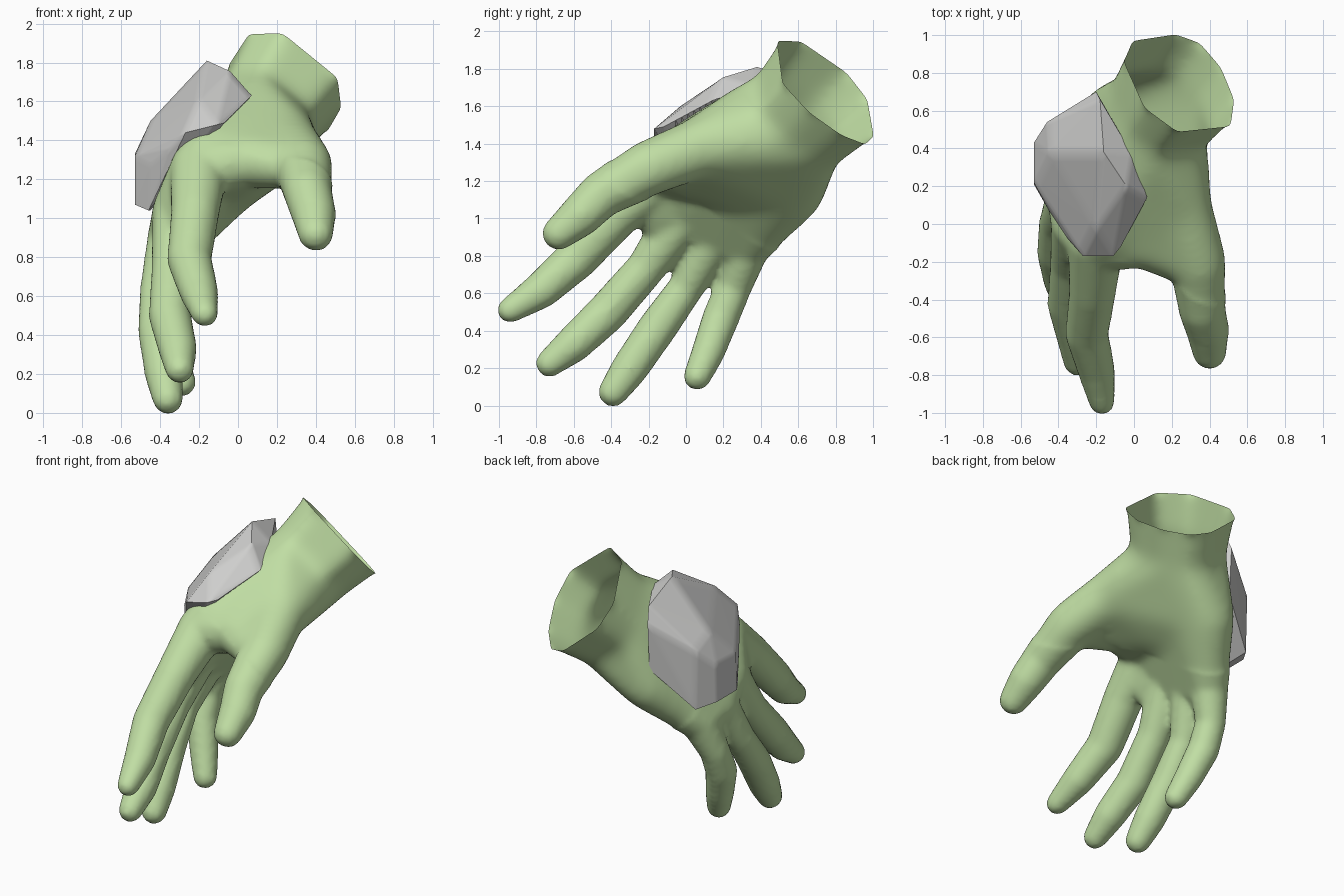
import bpy, bmesh
from mathutils import Vector
from mathutils.bvhtree import BVHTree

if "Cube" in bpy.data.objects:
    bpy.data.objects.remove(bpy.data.objects["Cube"])


def material(name, rgb):
    m = bpy.data.materials.new(name)
    m.diffuse_color = (*rgb, 1)
    m.use_nodes = True
    m.node_tree.nodes["Principled BSDF"].inputs["Base Color"].default_value = m.diffuse_color
    return m


green = material("pale_green", (0.53, 0.73, 0.37))
grey = material("light_grey", (0.62, 0.62, 0.61))


def add_object(name, bm, mat):
    me = bpy.data.meshes.new(name)
    bm.to_mesh(me)
    bm.free()
    me.materials.append(mat)
    ob = bpy.data.objects.new(name, me)
    bpy.context.collection.objects.link(ob)
    return ob


def hull(bm, points):
    """Add a convex hull of the points to bm."""
    verts = [bm.verts.new(p) for p in points]
    res = bmesh.ops.convex_hull(bm, input=verts)
    junk = {v for v in res["geom_interior"] + res["geom_unused"]
            if isinstance(v, bmesh.types.BMVert)}
    bmesh.ops.delete(bm, geom=list(junk), context='VERTS')


def ball(s):
    """Points on a ball given as (x, y, z, radius)."""
    tmp = bmesh.new()
    bmesh.ops.create_icosphere(tmp, subdivisions=3, radius=s[3])
    pts = [v.co + Vector(s[:3]) for v in tmp.verts]
    tmp.free()
    return pts


def blend(bm, balls, extra=()):
    hull(bm, [p for s in balls for p in ball(s)] + list(extra))


def chain(bm, balls):
    for a, b in zip(balls, balls[1:]):
        blend(bm, (a, b))


# Wrist opening and the narrower section below it
axis = Vector((0.41, 0.58, 0.58))
n = axis.normalized()
centre = Vector((0.24, 0.77, 1.66))
rim = [Vector(p) for p in (
    (0.23, 0.49, 1.95), (0.06, 0.62, 1.95), (-0.05, 0.86, 1.78),
    (-0.01, 0.96, 1.63), (0.22, 1.0, 1.44), (0.35, 0.96, 1.40),
    (0.46, 0.83, 1.45), (0.53, 0.66, 1.57), (0.50, 0.51, 1.71))]
neck = [centre - n * 0.25 + (p - centre) * 0.90 for p in rim]

bm = bmesh.new()
hull(bm, neck + [p + (p - centre) * 0.04 + n * 0.08 for p in rim])

# Palm
index_k = (-0.20, -0.10, 1.25, 0.15)
middle_k = (-0.30, 0.00, 1.04, 0.14)
ring_k = (-0.34, 0.15, 0.91, 0.125)
little_k = (-0.33, 0.33, 0.85, 0.12)
heel = (-0.11, 0.57, 1.15, 0.175)
radial = (0.02, 0.24, 1.50, 0.155)
back = (-0.13, -0.02, 1.34, 0.16)
blend(bm, (index_k, middle_k, ring_k, little_k, heel, radial, back), neck)

# Thumb mound, web and hollow of the palm
mound = (0.18, 0.42, 1.47, 0.20)
thumb_k = (0.25, 0.10, 1.39, 0.165)
web = (0.05, -0.09, 1.30, 0.145)
hollow = (-0.03, 0.25, 1.13, 0.09)
blend(bm, (mound, thumb_k, radial), neck)
blend(bm, (web, thumb_k, radial, index_k, hollow))
blend(bm, (mound, thumb_k, hollow, heel), neck)
blend(bm, (web, thumb_k, (0.24, -0.19, 1.27, 0.12)))
blend(bm, (index_k, middle_k, (-0.23, -0.20, 1.06, 0.10),
           (-0.32, -0.11, 0.88, 0.08)))

# Thumb and fingers
chain(bm, (thumb_k, (0.34, -0.20, 1.27, 0.155), (0.36, -0.45, 1.13, 0.125),
           (0.39, -0.56, 1.02, 0.115), (0.40, -0.68, 0.92, 0.09)))
chain(bm, (index_k, (-0.22, -0.36, 1.03, 0.125), (-0.25, -0.58, 0.79, 0.115),
           (-0.20, -0.77, 0.62, 0.10), (-0.17, -0.94, 0.51, 0.07)))
chain(bm, (middle_k, (-0.34, -0.21, 0.74, 0.105), (-0.35, -0.42, 0.50, 0.11),
           (-0.31, -0.60, 0.33, 0.10), (-0.30, -0.73, 0.225, 0.075)))
chain(bm, (ring_k, (-0.41, 0.00, 0.63, 0.095), (-0.41, -0.15, 0.42, 0.105),
           (-0.38, -0.30, 0.20, 0.10), (-0.36, -0.39, 0.072, 0.08)))
chain(bm, (little_k, (-0.40, 0.26, 0.64, 0.095), (-0.40, 0.19, 0.48, 0.10),
           (-0.34, 0.12, 0.29, 0.09), (-0.29, 0.06, 0.155, 0.075)))

# Fuse the pieces into one soft skin
hand = add_object("hand", bm, green)
mod = hand.modifiers.new("fuse", 'REMESH')
mod.mode = 'VOXEL'
mod.voxel_size = 0.02
mod = hand.modifiers.new("soften", 'SMOOTH')
mod.factor = 0.5
mod.iterations = 8
deps = bpy.context.evaluated_depsgraph_get()
skin = bpy.data.meshes.new_from_object(hand.evaluated_get(deps))
hand.modifiers.clear()

# Cut the wrist open, then relax the wrist and palm while the rim stays put
bm = bmesh.new()
bm.from_mesh(skin)
bmesh.ops.bisect_plane(bm, geom=bm.verts[:] + bm.edges[:] + bm.faces[:],
                       plane_co=n * (1.508 / axis.length), plane_no=n,
                       clear_outer=True)
soft = [v for v in bm.verts if not v.is_boundary and v.co.dot(n) > 0.72]
for i in range(30):
    bmesh.ops.smooth_vert(bm, verts=soft, factor=0.5, use_axis_x=True,
                          use_axis_y=True, use_axis_z=True)
for f in bm.faces:
    f.smooth = True
    f.material_index = 0
bm.normal_update()
skin_tree = BVHTree.FromBMesh(bm)
bm.to_mesh(hand.data)
bm.free()


def buried(p):
    co, normal, _, _ = skin_tree.find_nearest(p)
    return (p - co).dot(normal) < -0.015


# Faceted guard on the back of the hand, wrapping its outer edge
bm = bmesh.new()
hull(bm, [(0.07, 0.14, 1.63), (-0.01, 0.37, 1.71), (-0.04, 0.20, 1.755),
          (-0.16, 0.38, 1.81), (-0.18, 0.66, 1.72), (-0.20, 0.70, 1.62),
          (-0.46, 0.54, 1.44), (-0.45, 0.38, 1.50), (-0.53, 0.43, 1.33),
          (-0.53, 0.22, 1.32), (-0.45, 0.07, 1.28), (-0.35, -0.08, 1.36),
          (-0.27, -0.17, 1.44), (-0.11, -0.17, 1.48), (-0.20, -0.03, 1.60),
          (-0.07, -0.12, 1.49), (-0.20, 0.68, 1.30), (-0.45, 0.54, 1.04),
          (-0.53, 0.42, 1.07), (-0.53, 0.21, 1.07), (-0.46, 0.10, 1.04)])

# Drop the part of the guard that is sunk into the hand
bmesh.ops.subdivide_edges(bm, edges=bm.edges[:], cuts=7, use_grid_fill=True)
bm.normal_update()
hidden = [f for f in bm.faces if buried(f.calc_center_median())]
bmesh.ops.delete(bm, geom=hidden, context='FACES')
guard = add_object("hand_guard", bm, grey)
bpy.ops.object.select_all(action='DESELECT')
guard.select_set(True)
bpy.context.view_layer.objects.active = guard
bpy.ops.object.shade_smooth_by_angle(angle=0.8)
